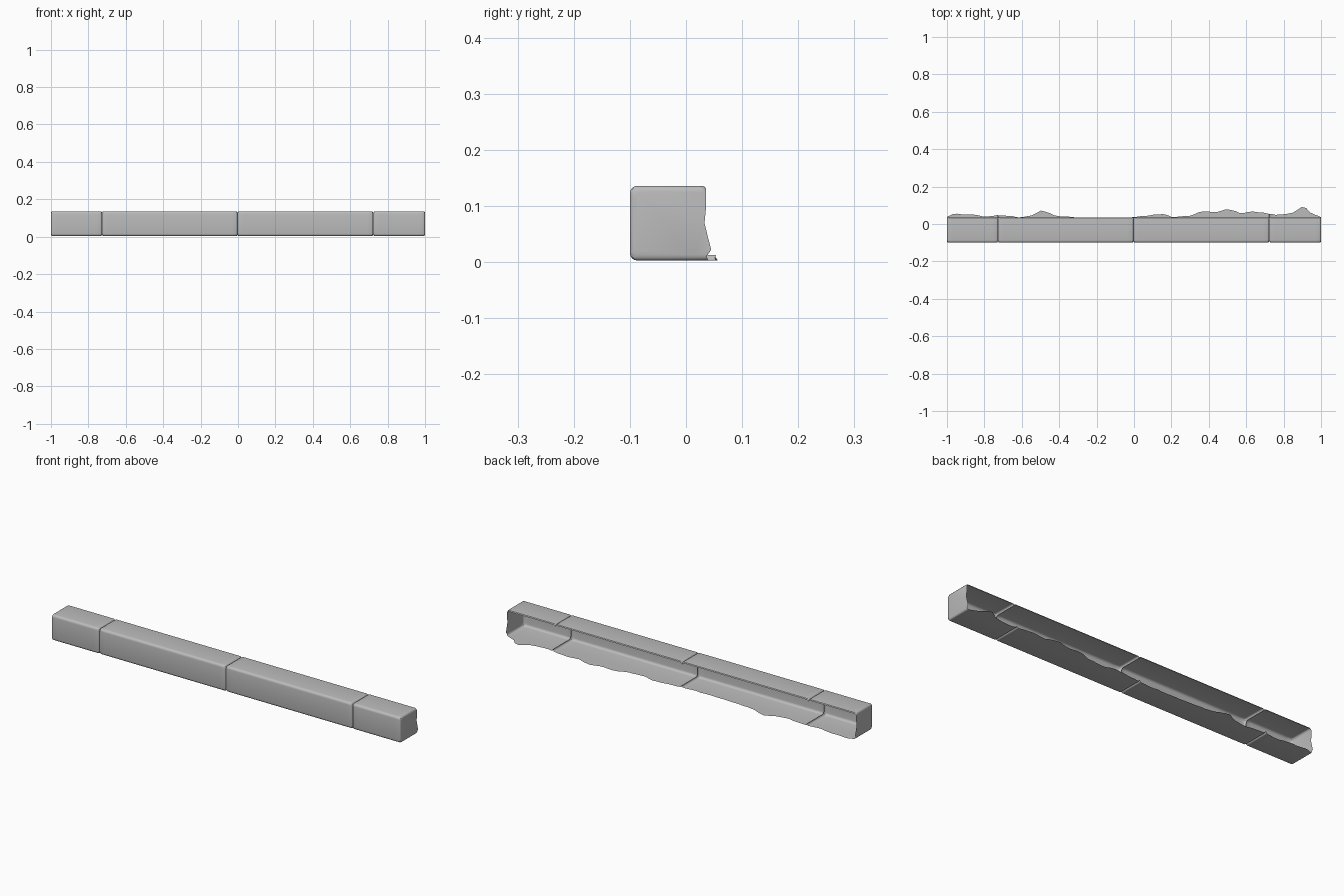
import bpy, bmesh, math, random

random.seed(4)
if "Cube" in bpy.data.objects:
    bpy.data.objects.remove(bpy.data.objects["Cube"])

stone = bpy.data.materials.new("stone grey")
stone.use_nodes = True
GREY = (0.5, 0.5, 0.5, 1)
stone.diffuse_color = GREY
stone.node_tree.nodes["Principled BSDF"].inputs["Base Color"].default_value = GREY

FRONT, BACK, BOTTOM, TOP, RADIUS = -0.1, 0.036, 0.003, 0.136, 0.013

# Torn rear edge of the underside: (x, y)
TORN = [(-1, .04), (-.96, .06), (-.91, .047), (-.86, .053), (-.8, .04),
        (-.74, .048), (-.6, .036), (-.55, .045), (-.49, .077), (-.43, .045),
        (-.3, .034), (-.05, .034), (.05, .043), (.15, .054), (.2, .04),
        (.3, .044), (.36, .07), (.45, .064), (.5, .079), (.57, .06),
        (.65, .066), (.75, .05), (.85, .06), (.91, .102), (.94, .06), (1, .04)]


def torn_y(x):
    for (x0, y0), (x1, y1) in zip(TORN, TORN[1:]):
        if x <= x1:
            return y0 + (y1 - y0) * (x - x0) / (x1 - x0)
    return TORN[-1][1]


def section(x, inset):
    """Open C section: top rear lip, rounded front, torn underside."""
    f, b, t = FRONT + inset, BOTTOM + inset, TOP - inset
    pts = [(BACK, t - .006), (BACK - .003, t - .001), (BACK - .01, t)]
    for cz, start in ((t - RADIUS, 90), (b + RADIUS, 180)):
        for i in range(5):
            a = math.radians(start + 22.5 * i)
            pts.append((f + RADIUS + RADIUS * math.cos(a), cz + RADIUS * math.sin(a)))
    pts += [(BACK - .02, b), (torn_y(x) + random.uniform(-.003, .002), b)]
    return [(x, y, z) for y, z in pts]


def block_stations(x0, x1):
    """Positions and insets along one block, rounded at both ends."""
    ends = [(0, .010), (.0015, .005), (.004, .0015), (.009, 0)]
    inner = [x0 + .009 + (x1 - x0 - .018) * i / n
             for n in [max(2, round((x1 - x0) / .025))] for i in range(1, n)]
    return ([(x0 + d, k) for d, k in ends] + [(x, 0) for x in inner]
            + [(x1 - d, k) for d, k in reversed(ends)])


def build_block(name, x0, x1, cap=None):
    bm = bmesh.new()
    rows = [[bm.verts.new(p) for p in section(x, k)] for x, k in block_stations(x0, x1)]
    for a, b in zip(rows, rows[1:]):
        for i in range(len(a) - 1):
            bm.faces.new((a[i], a[i + 1], b[i + 1], b[i]))
    # Outer end wall with a broken rear edge
    if cap:
        row = rows[-1] if cap > 0 else rows[0]
        x = x1 if cap > 0 else x0
        edge = [bm.verts.new((x, y, z)) for y, z in
                ((.045, .022), (.039, .045), (.033, .07), (.036, .1))]
        face = row + edge
        bm.faces.new(face if cap > 0 else face[::-1])
    bmesh.ops.recalc_face_normals(bm, faces=bm.faces)
    # Outward means the front wall faces -y
    front = min(bm.faces, key=lambda q: q.calc_center_median().y + 10 * (q.calc_area() < 1e-4))
    if front.normal.y > 0:
        bmesh.ops.reverse_faces(bm, faces=bm.faces)
    mesh = bpy.data.meshes.new(name)
    bm.to_mesh(mesh)
    bm.free()
    mesh.materials.append(stone)
    obj = bpy.data.objects.new(name, mesh)
    bpy.context.collection.objects.link(obj)
    bpy.ops.object.select_all(action='DESELECT')
    obj.select_set(True)
    bpy.context.view_layer.objects.active = obj
    bpy.ops.object.shade_smooth_by_angle(angle=math.radians(40))


# Four blocks meeting at recessed joints
build_block("right_end_block", -1, -.727, cap=-1)
build_block("right_long_block", -.727, -.003)
build_block("left_long_block", -.003, .723)
build_block("left_end_block", .723, 1, cap=1)
